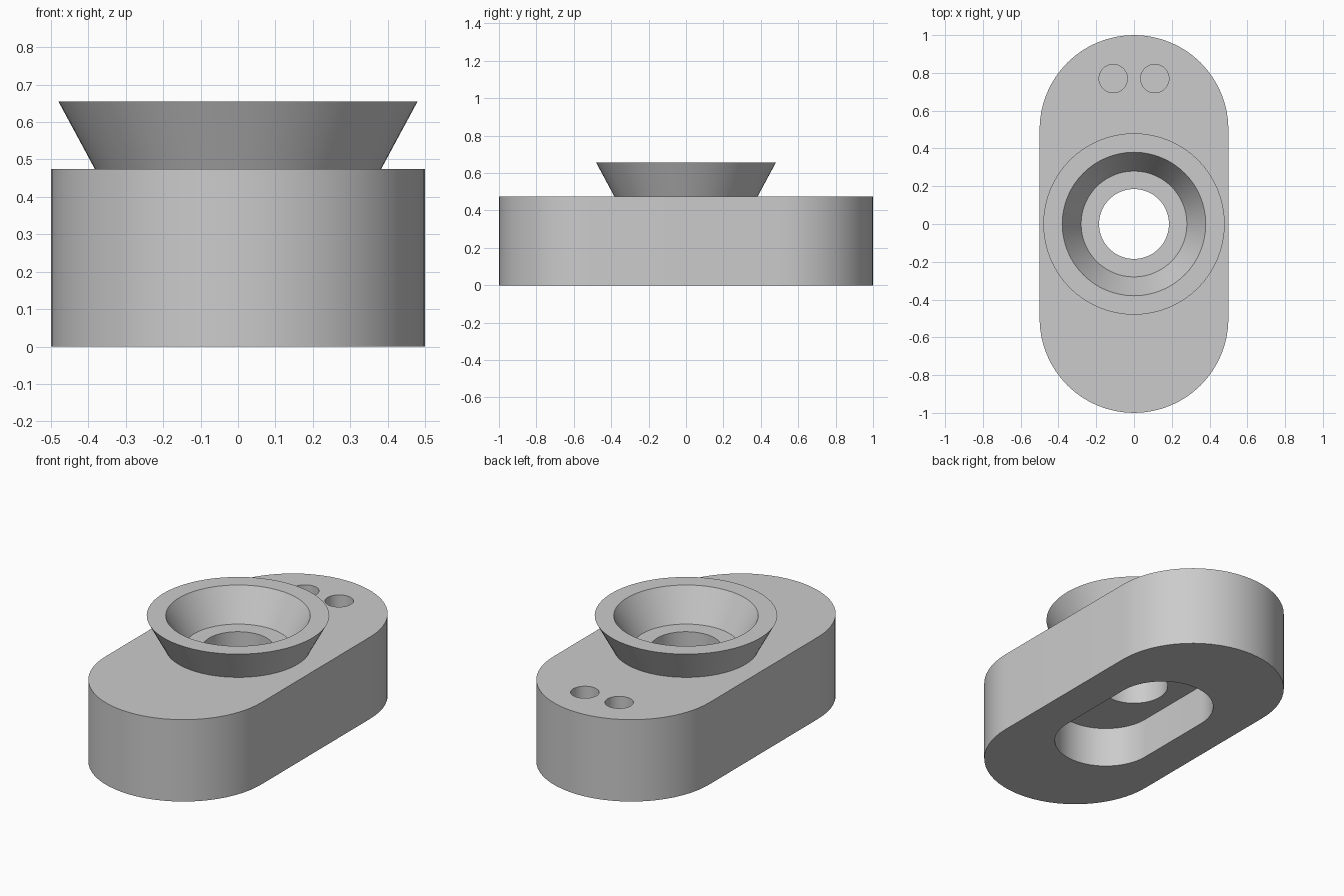
import bpy, bmesh, math

default_cube = bpy.data.objects.get("Cube")
if default_cube:
    bpy.data.objects.remove(default_cube, do_unlink=True)

BODY_TOP = 0.475
POCKET_TOP = 0.237
COLLAR_TOP = 0.655

grey = bpy.data.materials.new("plain_grey")
grey.use_nodes = True
grey.diffuse_color = (0.6, 0.6, 0.6, 1)
grey.node_tree.nodes["Principled BSDF"].inputs["Base Color"].default_value = (0.6, 0.6, 0.6, 1)


def make_object(name, bm):
    bmesh.ops.recalc_face_normals(bm, faces=bm.faces)
    mesh = bpy.data.meshes.new(name)
    bm.to_mesh(mesh)
    bm.free()
    obj = bpy.data.objects.new(name, mesh)
    obj.data.materials.append(grey)
    bpy.context.collection.objects.link(obj)
    return obj


def slot_prism(name, radius, half_straight, z0, z1, x=0, y=0, steps=32):
    """Upright prism with two round ends along y; a cylinder if half_straight is 0."""
    bm = bmesh.new()
    ring = []
    for side in (1, -1):
        for i in range(steps + 1):
            if half_straight == 0 and i == steps:
                continue
            a = math.pi * i / steps
            ring.append(bm.verts.new((x + side * radius * math.cos(a),
                                      y + side * (half_straight + radius * math.sin(a)), z0)))
    base = bm.faces.new(ring)
    top = bmesh.ops.extrude_face_region(bm, geom=[base])["geom"]
    bmesh.ops.translate(bm, vec=(0, 0, z1 - z0),
                        verts=[v for v in top if isinstance(v, bmesh.types.BMVert)])
    return make_object(name, bm)


def revolve(name, profile, steps=64):
    """Closed loop of (radius, z) points turned around the z axis."""
    bm = bmesh.new()
    rings = [[bm.verts.new((r * math.cos(math.tau * i / steps), r * math.sin(math.tau * i / steps), z))
              for r, z in profile] for i in range(steps)]
    n = len(profile)
    for i in range(steps):
        a, b = rings[i], rings[(i + 1) % steps]
        for j in range(n):
            k = (j + 1) % n
            bm.faces.new((a[j], b[j], b[k], a[k]))
    return make_object(name, bm)


def cut(target, cutter):
    mod = target.modifiers.new("cut", 'BOOLEAN')
    mod.operation = 'DIFFERENCE'
    mod.solver = 'EXACT'
    mod.object = cutter
    bpy.context.view_layer.objects.active = target
    bpy.ops.object.modifier_apply(modifier=mod.name)
    bpy.data.objects.remove(cutter, do_unlink=True)


# Round-ended body with an underside pocket, centre bore and two blind holes
body = slot_prism("body", 0.5, 0.5, 0, BODY_TOP)
cut(body, slot_prism("pocket_cutter", 0.28, 0.24, -0.1, POCKET_TOP))
cut(body, slot_prism("bore_cutter", 0.185, 0, 0.1, 0.6))
for side in (-1, 1):
    cut(body, slot_prism("pin_hole_cutter", 0.075, 0, 0.24, 0.6, x=side * 0.11, y=0.77, steps=20))

# Flared collar around the bore
collar = revolve("collar", [(0.383, BODY_TOP), (0.48, COLLAR_TOP),
                            (0.38, COLLAR_TOP), (0.28, BODY_TOP)])

# Smooth round walls, crisp rims
bpy.ops.object.select_all(action='DESELECT')
for obj in (body, collar):
    obj.select_set(True)
bpy.context.view_layer.objects.active = body
bpy.ops.object.shade_smooth_by_angle(angle=math.radians(30))
